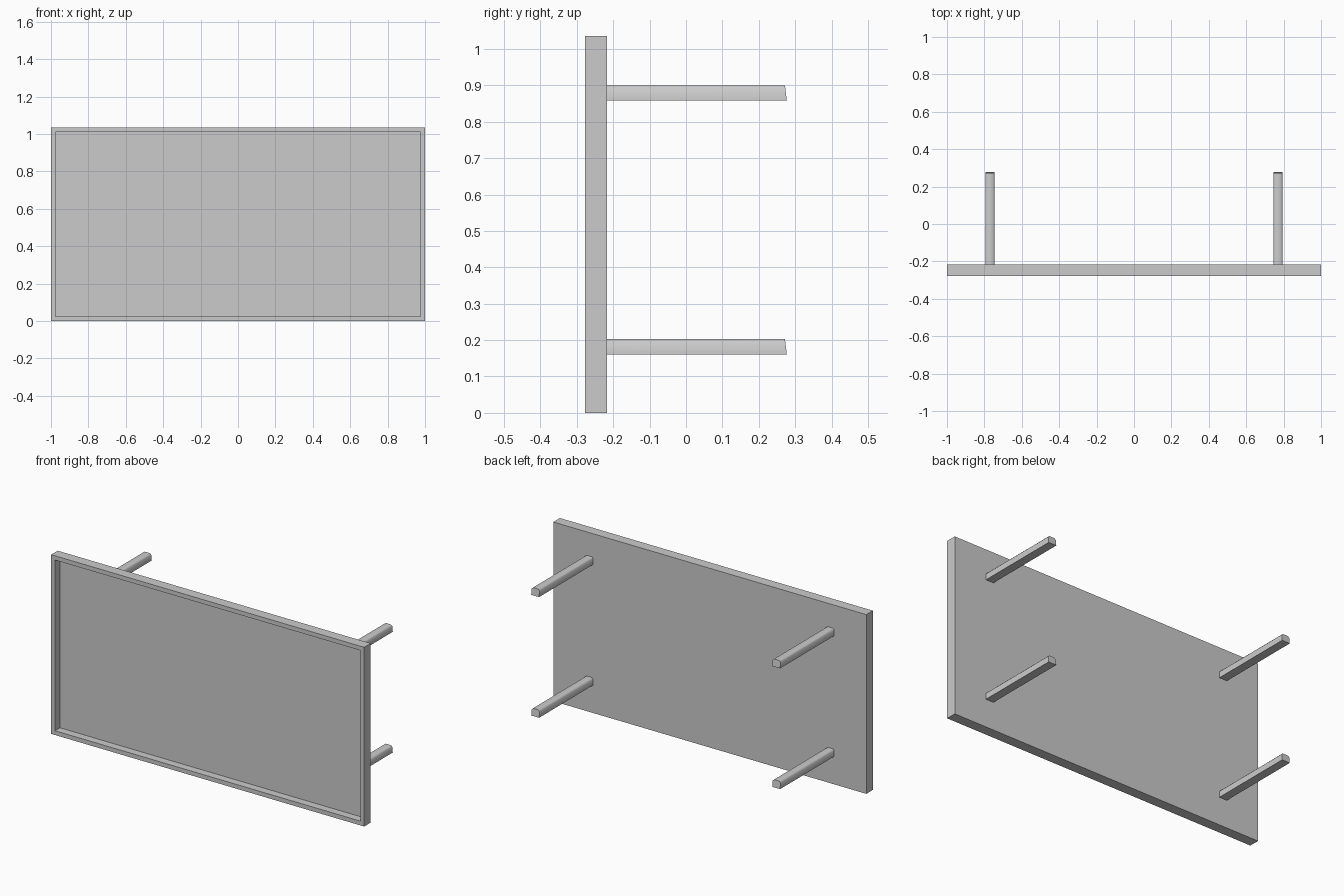
import bpy
import bmesh
import math

cube = bpy.data.objects.get("Cube")
if cube:
    bpy.data.objects.remove(cube, do_unlink=True)

grey = bpy.data.materials.new("light grey")
grey.use_nodes = True
colour = (0.6, 0.6, 0.6, 1)
grey.diffuse_color = colour
grey.node_tree.nodes["Principled BSDF"].inputs["Base Color"].default_value = colour

HEIGHT = 1.035
FRONT, BACK = -0.277, -0.217
BORDER, DEPTH = 0.035, 0.045


def make_object(name, bm):
    bmesh.ops.recalc_face_normals(bm, faces=bm.faces)
    mesh = bpy.data.meshes.new(name)
    bm.to_mesh(mesh)
    bm.free()
    mesh.materials.append(grey)
    obj = bpy.data.objects.new(name, mesh)
    bpy.context.collection.objects.link(obj)
    return obj


# Shallow tray panel: the front face is inset, then pushed back
bm = bmesh.new()
bmesh.ops.create_cube(bm, size=1)
for v in bm.verts:
    v.co.x *= 2
    v.co.y = FRONT if v.co.y < 0 else BACK
    v.co.z = HEIGHT if v.co.z > 0 else 0
front = min(bm.faces, key=lambda f: f.calc_center_median().y)
bmesh.ops.inset_region(bm, faces=[front], thickness=BORDER)
recess = bmesh.ops.extrude_face_region(bm, geom=[front])["geom"]
for v in (g for g in recess if isinstance(g, bmesh.types.BMVert)):
    v.co.y += DEPTH
if front.is_valid:
    bmesh.ops.delete(bm, geom=[front], context="FACES_ONLY")
make_object("panel", bm)


# Bars on the back: flat underside, softened top corners, slightly slanted end
def bar(name, x, z, width=0.05, height=0.042, chamfer=0.008):
    w = width / 2
    profile = [(-w, 0), (w, 0), (w, height - chamfer), (w - chamfer, height),
               (chamfer - w, height), (-w, height - chamfer)]
    bm = bmesh.new()
    near = [bm.verts.new((x + u, BACK, z + v)) for u, v in profile]
    far = [bm.verts.new((x + u, 0.277 - 0.12 * v, z + v)) for u, v in profile]
    bm.faces.new(near)
    bm.faces.new(far)
    for i in range(len(profile)):
        j = (i + 1) % len(profile)
        bm.faces.new((near[i], near[j], far[j], far[i]))
    obj = make_object(name, bm)
    bpy.ops.object.select_all(action="DESELECT")
    obj.select_set(True)
    bpy.context.view_layer.objects.active = obj
    bpy.ops.object.shade_smooth_by_angle(angle=math.radians(60))


for side, x in (("left", 0.77), ("right", -0.77)):
    for level, z in (("lower", 0.161), ("upper", 0.858)):
        bar(f"{side}_{level}_bar", x, z)
